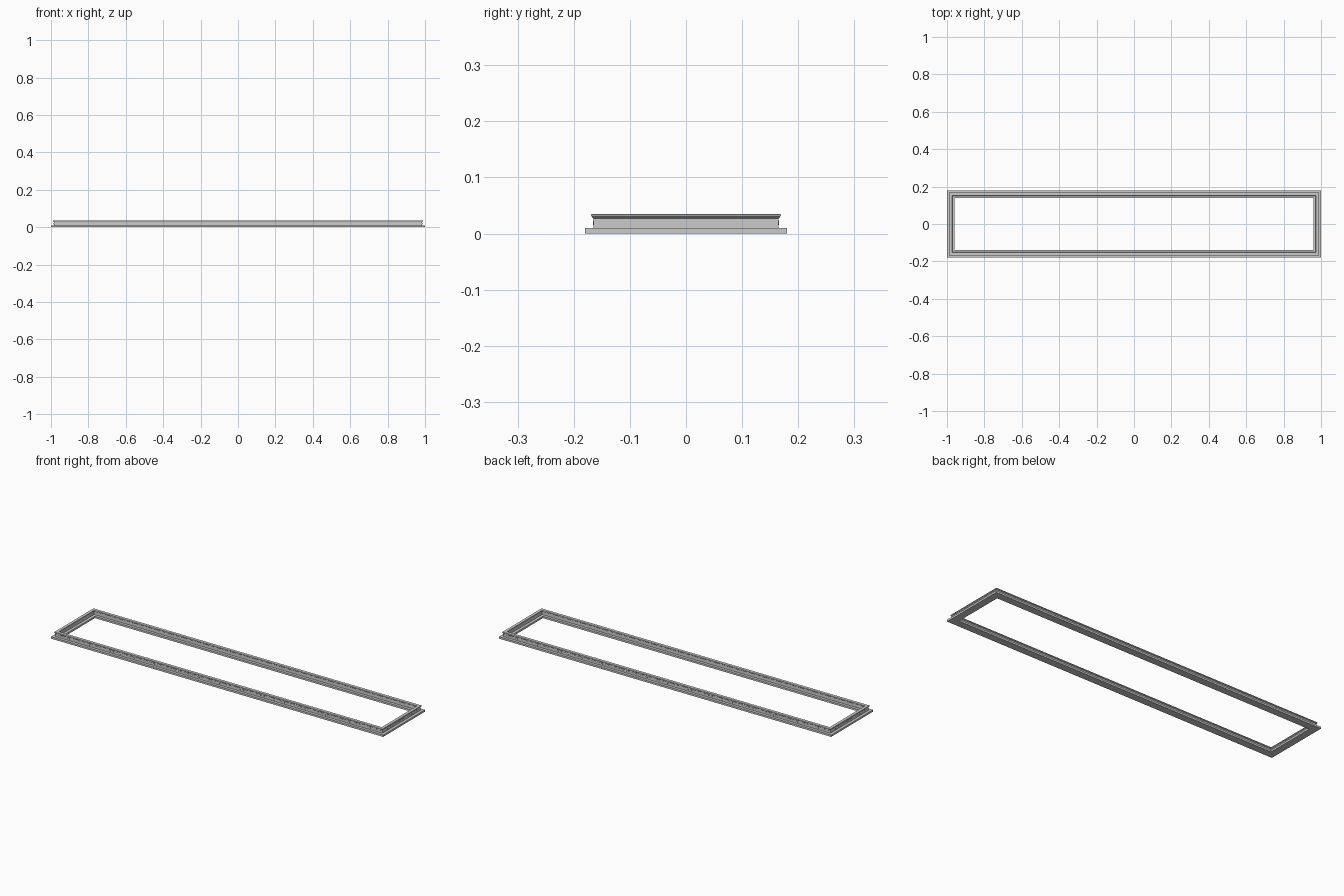
import bpy, bmesh, math

if "Cube" in bpy.data.objects:
    bpy.data.objects.remove(bpy.data.objects["Cube"])

HX, HY = 1.0, 0.18  # outer half sizes


def frame(name, profile):
    """Sweep a closed (inset, z) profile round the rectangle with mitred corners."""
    bm = bmesh.new()
    rings = []
    for sx, sy in ((-1, -1), (1, -1), (1, 1), (-1, 1)):
        rings.append([bm.verts.new((sx * (HX - d), sy * (HY - d), z)) for d, z in profile])
    n = len(profile)
    for i in range(4):
        a, b = rings[i], rings[(i + 1) % 4]
        for j in range(n):
            k = (j + 1) % n
            bm.faces.new((a[j], b[j], b[k], a[k]))
    bmesh.ops.recalc_face_normals(bm, faces=bm.faces)
    me = bpy.data.meshes.new(name)
    bm.to_mesh(me)
    bm.free()
    ob = bpy.data.objects.new(name, me)
    bpy.context.collection.objects.link(ob)
    return ob


# Flat base flange
frame("base_flange", [(0, 0), (0, 0.01), (0.04, 0.01), (0.04, 0)])
# Upright web
frame("web", [(0.015, 0.01), (0.015, 0.028), (0.025, 0.028), (0.025, 0.01)])
# Moulded top cap
frame("top_cap", [(0.015, 0.027), (0.0125, 0.029), (0.0125, 0.030), (0.011, 0.031),
                  (0.011, 0.034), (0.012, 0.035), (0.028, 0.035), (0.029, 0.034),
                  (0.029, 0.031), (0.0275, 0.030), (0.0275, 0.029), (0.025, 0.027)])

# Row of chamfered lozenges on the outside of the web
OUTLINE = [(-0.006, -0.002), (-0.004, -0.004), (0.004, -0.004), (0.006, -0.002),
           (0.006, 0.002), (0.004, 0.004), (-0.004, 0.004), (-0.006, 0.002)]


def lozenges(name, half_len, face, count, along_x):
    bm = bmesh.new()
    pitch = 0.0206
    for side in (-1, 1):
        for i in range(count):
            c = (i - (count - 1) / 2) * pitch

            def ring(off):
                pts = []
                for u, w in OUTLINE:
                    p, q, z = c + u, side * (face + off), 0.0193 + w
                    pts.append(bm.verts.new((p, q, z) if along_x else (q, p, z)))
                return pts
            a, b = ring(-0.001), ring(0.001)
            bm.faces.new(a)
            bm.faces.new(b)
            for j in range(8):
                k = (j + 1) % 8
                bm.faces.new((a[j], a[k], b[k], b[j]))
    bmesh.ops.recalc_face_normals(bm, faces=bm.faces)
    me = bpy.data.meshes.new(name)
    bm.to_mesh(me)
    bm.free()
    bpy.context.collection.objects.link(bpy.data.objects.new(name, me))


lozenges("end_lozenges", HY, HX - 0.015, 16, False)
lozenges("long_side_lozenges", HX, HY - 0.015, 95, True)
